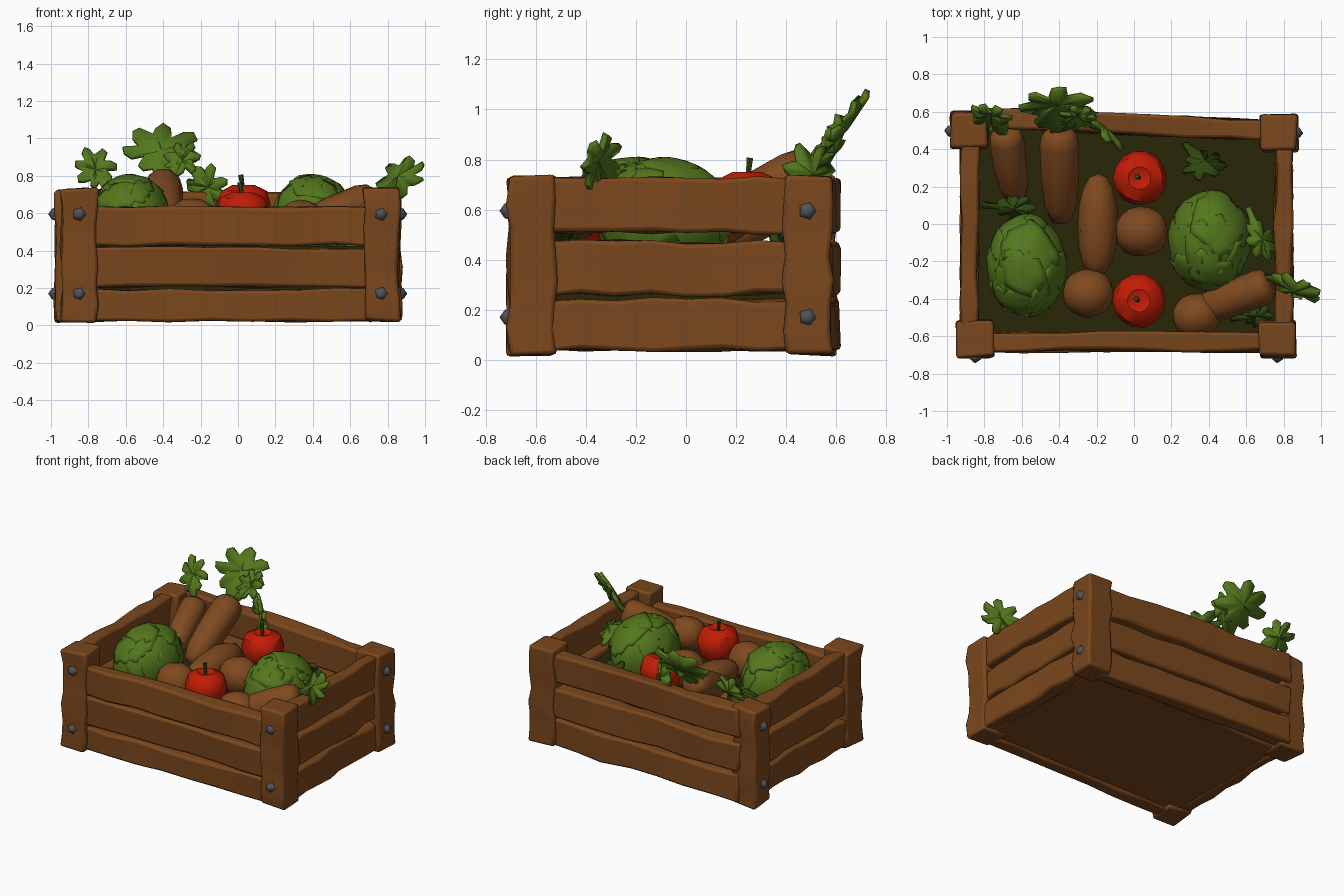
import bpy, bmesh, math, random
from mathutils import Vector, Matrix

random.seed(4)
if "Cube" in bpy.data.objects:
    bpy.data.objects.remove(bpy.data.objects["Cube"])
made = []


def material(name, *rgb):
    m = bpy.data.materials.new(name)
    m.use_nodes = True
    m.diffuse_color = (*rgb, 1)
    m.node_tree.nodes["Principled BSDF"].inputs["Base Color"].default_value = (*rgb, 1)
    return m


WOOD = material("brown wood", 0.195, 0.063, 0.012)
ROOT = material("root brown", 0.21, 0.068, 0.014)
GREEN = material("leaf green", 0.088, 0.185, 0.012)
SHADE = material("dark leaf green", 0.03, 0.065, 0.005)
RED = material("apple red", 0.54, 0.012, 0.002)
METAL = material("bolt grey", 0.085, 0.085, 0.1)
FILL = material("dark olive", 0.021, 0.02, 0.002)


def finish(bm, name, mat):
    bmesh.ops.recalc_face_normals(bm, faces=bm.faces)
    mesh = bpy.data.meshes.new(name)
    bm.to_mesh(mesh)
    bm.free()
    mesh.materials.append(mat)
    ob = bpy.data.objects.new(name, mesh)
    bpy.context.collection.objects.link(ob)
    made.append(ob)
    return ob


def solidify(ob, thickness):
    mod = ob.modifiers.new("thickness", "SOLIDIFY")
    mod.thickness = thickness
    mod.offset = 0


def beam(name, center, size, yaw=0.0, roll=0.0, rough=0.012, mat=WOOD):
    """Rough-hewn timber: a box cut along its longest side and jittered."""
    bm = bmesh.new()
    bmesh.ops.create_cube(bm, size=1)
    axis = max(range(3), key=lambda i: size[i])
    long_edges = [e for e in bm.edges
                  if abs(e.verts[0].co[axis] - e.verts[1].co[axis]) > 0.5]
    bmesh.ops.subdivide_edges(bm, edges=long_edges, cuts=6, use_grid_fill=True)
    turn = Matrix.Rotation(yaw, 4, "Z") @ Matrix.Rotation(roll, 4, "Y")
    for v in bm.verts:
        v.co = Vector(a * b for a, b in zip(v.co, size))
        v.co += Vector(random.uniform(-rough, rough) for _ in range(3))
        v.co = turn @ v.co + Vector(center)
    ob = finish(bm, name, mat)
    if rough:
        mod = ob.modifiers.new("worn edges", "BEVEL")
        mod.width = 0.016
        mod.segments = 2


def lathe(name, start, end, profile, mat, sides=12, wobble=0.0):
    """Round solid along an axis; profile holds (fraction along, radius)."""
    start, end = Vector(start), Vector(end)
    axis = end - start
    q = axis.to_track_quat("Z", "Y")
    bm = bmesh.new()
    rings = []
    for t, r in profile:
        ring = []
        for k in range(sides):
            a = math.tau * k / sides
            rr = r * (1 + random.uniform(-wobble, wobble))
            off = q @ Vector((math.cos(a) * rr, math.sin(a) * rr, 0))
            ring.append(bm.verts.new(start + axis * t + off))
        rings.append(ring)
    for a, b in zip(rings, rings[1:]):
        for k in range(sides):
            n = (k + 1) % sides
            bm.faces.new((a[k], a[n], b[n], b[k]))
    bmesh.ops.remove_doubles(bm, verts=bm.verts, dist=0.0005)
    finish(bm, name, mat)


def leaf(name, base, tip, side, width, mat=GREEN):
    """Lobed leaf on a short stem, cupped and solidified."""
    base, tip = Vector(base), Vector(tip)
    along = tip - base
    length = along.length
    along.normalize()
    side = Vector(side)
    side = (side - along * side.dot(along)).normalized()
    normal = side.cross(along)
    bm = bmesh.new()
    put = lambda u, v, h: bm.verts.new(base + side * u + along * v + normal * h)
    mid = put(0, length * 0.58, -0.02)
    rim, count = [], 28
    for k in range(count):
        a = math.tau * k / count - math.pi / 2
        r = (0.55, 0.93, 1.0, 0.82)[k % 4] * random.uniform(0.93, 1.05)
        rim.append(put(math.cos(a) * r * width / 2,
                       length * (0.58 + 0.42 * r * math.sin(a)),
                       random.uniform(-0.015, 0.02)))
    for k in range(count):
        bm.faces.new((mid, rim[k], rim[(k + 1) % count]))
    stem = [put(0.015, -0.03, 0), put(-0.015, -0.03, 0)]
    bm.faces.new((stem[0], rim[1], rim[0], rim[-1], stem[1]))
    solidify(finish(bm, name, mat), 0.022)


def cabbage(name, center, radii, lean):
    """Round heart wrapped by a few broad, wrinkled leaves with curling rims."""
    place = Matrix.Translation(center) @ Matrix.Diagonal((*radii, 1))
    bm = bmesh.new()
    bmesh.ops.create_icosphere(bm, subdivisions=3, radius=1, matrix=place)
    finish(bm, name + "_heart", GREEN)
    tilt = Vector((0, 0, 1)).rotation_difference(Vector(lean))
    for i in range(7):
        polar, spread = (1.3, 0.95) if i < 5 else (0.4, 0.85)
        turn = math.tau * (i / 5 + 0.1 if i < 5 else i / 2 + 0.2)
        axis = tilt @ Vector((math.sin(polar) * math.cos(turn),
                              math.sin(polar) * math.sin(turn), math.cos(polar)))
        bm = bmesh.new()
        bmesh.ops.create_icosphere(bm, subdivisions=4, radius=1)
        outside = [v for v in bm.verts if v.co.angle(axis)
                   > spread + 0.05 * math.sin(9 * v.co.x + i) + 0.05 * math.sin(8 * v.co.y)]
        bmesh.ops.delete(bm, geom=outside, context="VERTS")
        for v in bm.verts:
            curl = min(1, v.co.angle(axis) / spread) ** 8
            wrinkle = math.sin(7 * v.co.x + i) * math.sin(9 * v.co.y + 4 * v.co.z)
            v.co *= 1.02 + 0.006 * i + 0.018 * wrinkle + curl * random.uniform(0, 0.05)
        bm.transform(place)
        solidify(finish(bm, f"{name}_leaf_{i + 1}", GREEN), 0.012)


def potato(name, start, end, radius):
    steps = [math.pi * i / 8 for i in range(9)]
    lathe(name, start, end,
          [((1 - math.cos(a)) / 2, radius * max(0, math.sin(a)) ** 0.85) for a in steps],
          ROOT, 12, 0.03)


def carrot(name, crown, tip, r):
    shape = [(0, 0), (0, .6), (.05, .9), (.15, 1), (.5, .97), (.8, .85), (.95, .55), (1, 0)]
    lathe(name, crown, tip, [(t, r * w) for t, w in shape], ROOT, 10, 0.04)


def apple(name, x, y, top):
    shape = [(.08, 0), (0, .45), (.22, .85), (.58, 1), (.86, .84), (.98, .42), (.88, 0)]
    lathe(name, (x, y, top - 0.25), (x, y, top), [(t, 0.145 * w) for t, w in shape], RED, 14, 0.02)
    lathe(name + "_stem", (x, y, top - 0.05), (x - 0.015, y + 0.01, top + 0.05),
          [(0, 0), (0, .009), (1, .014), (1, 0)], SHADE, 6)


# Corner posts with bolts on their outer faces
for name, x, y, way in (("front_right", -0.85, -0.615, (0, -1)), ("front_left", 0.765, -0.615, (0, -1)),
                        ("back_right", -0.885, 0.50, (-1, 0)), ("back_left", 0.775, 0.485, (1, 0))):
    beam(name + "_post", (x, y, 0.375), (0.19, 0.19, 0.71))
    out = Vector((*way, 0))
    for level, z in (("lower", 0.17), ("upper", 0.595)):
        face = Vector((x, y, z)) + out * 0.09
        lathe(f"{name}_{level}_bolt", face, face + out * 0.04,
              [(0, 0), (0, .038), (.5, .03), (1, 0)], METAL, 5)

# Three slats on every side
for i, (z, h) in enumerate(((0.11, 0.17), (0.31, 0.205), (0.53, 0.2))):
    beam(f"front_slat_{i + 1}", (-0.04, -0.63, z), (1.54, 0.1, h))
for i, (z, h) in enumerate(((0.14, 0.2), (0.365, 0.21), (0.615, 0.215))):
    beam(f"left_slat_{i + 1}", (0.8, -0.07, z), (0.09, 1.0, h))
    beam(f"right_slat_{i + 1}", (-0.88, -0.06, z), (0.09, 1.0, h))
    beam(f"back_slat_{i + 1}", (-0.06, 0.535, z - 0.01), (1.6, 0.1, h), -0.045, 0.015)

# Floor and the dark bed under the vegetables
beam("floor", (-0.04, -0.055, 0.065), (1.62, 1.1, 0.05), rough=0.004)
beam("vegetable_bed", (-0.04, -0.035, 0.26), (1.6, 1.11, 0.33), rough=0, mat=FILL)

# Cabbages
cabbage("right_cabbage", (-0.575, -0.22, 0.57), (0.2, 0.26, 0.22), (-0.1, -0.2, 1))
cabbage("left_cabbage", (0.4, -0.09, 0.57), (0.205, 0.255, 0.22), (0.3, 0.1, 1))

# Apples
apple("back_apple", 0.03, 0.245, 0.755)
apple("front_apple", 0.025, -0.41, 0.715)

# Potatoes
potato("long_potato", (-0.19, 0.27, 0.56), (-0.2, -0.28, 0.53), 0.11)
potato("middle_potato", (-0.1, -0.05, 0.54), (0.18, -0.03, 0.54), 0.135)
potato("front_potato", (-0.38, -0.37, 0.55), (-0.11, -0.37, 0.55), 0.13)
potato("corner_potato", (0.21, -0.52, 0.54), (0.46, -0.46, 0.56), 0.12)

# Carrots
carrot("large_carrot", (-0.4, 0.5, 0.77), (-0.39, 0.0, 0.5), 0.105)
carrot("small_carrot", (-0.69, 0.5, 0.69), (-0.63, 0.12, 0.46), 0.092)
carrot("corner_carrot", (0.73, -0.32, 0.68), (0.32, -0.48, 0.52), 0.1)

# Carrot tops
leaf("large_carrot_top", (-0.42, 0.48, 0.75), (-0.4, 0.73, 1.08), (1, 0, 0), 0.43)
leaf("large_carrot_side_top", (-0.38, 0.5, 0.77), (-0.24, 0.62, 0.97), (1, -0.3, -0.3), 0.2)
leaf("small_carrot_top", (-0.69, 0.48, 0.7), (-0.82, 0.64, 0.94), (1, 0, 0.3), 0.23)
leaf("corner_carrot_top", (0.69, -0.29, 0.69), (1.0, -0.38, 0.86), (-0.05, 0.15, 0.2), 0.23)

# Loose leaves between the vegetables
leaf("leaf_behind_apple", (-0.2, 0.53, 0.57), (-0.14, 0.46, 0.86), (0.75, -0.6, -0.35), 0.3, GREEN)
leaf("back_leaf", (0.29, 0.41, 0.45), (0.44, 0.25, 0.6), (1, -0.1, 0), 0.25, SHADE)
leaf("side_leaf", (0.62, 0.06, 0.62), (0.72, -0.2, 0.66), (1, 0.3, -0.4), 0.17)
leaf("corner_leaf", (0.55, -0.5, 0.45), (0.75, -0.49, 0.54), (0, 1, 0), 0.13, SHADE)
leaf("right_leaf", (-0.78, 0.1, 0.47), (-0.52, 0.08, 0.58), (0, 1, 0.3), 0.16, SHADE)

# Soft shading with the sharper edges kept
bpy.ops.object.select_all(action="DESELECT")
for ob in made:
    ob.select_set(True)
bpy.context.view_layer.objects.active = made[0]
bpy.ops.object.shade_smooth_by_angle(angle=0.8)
